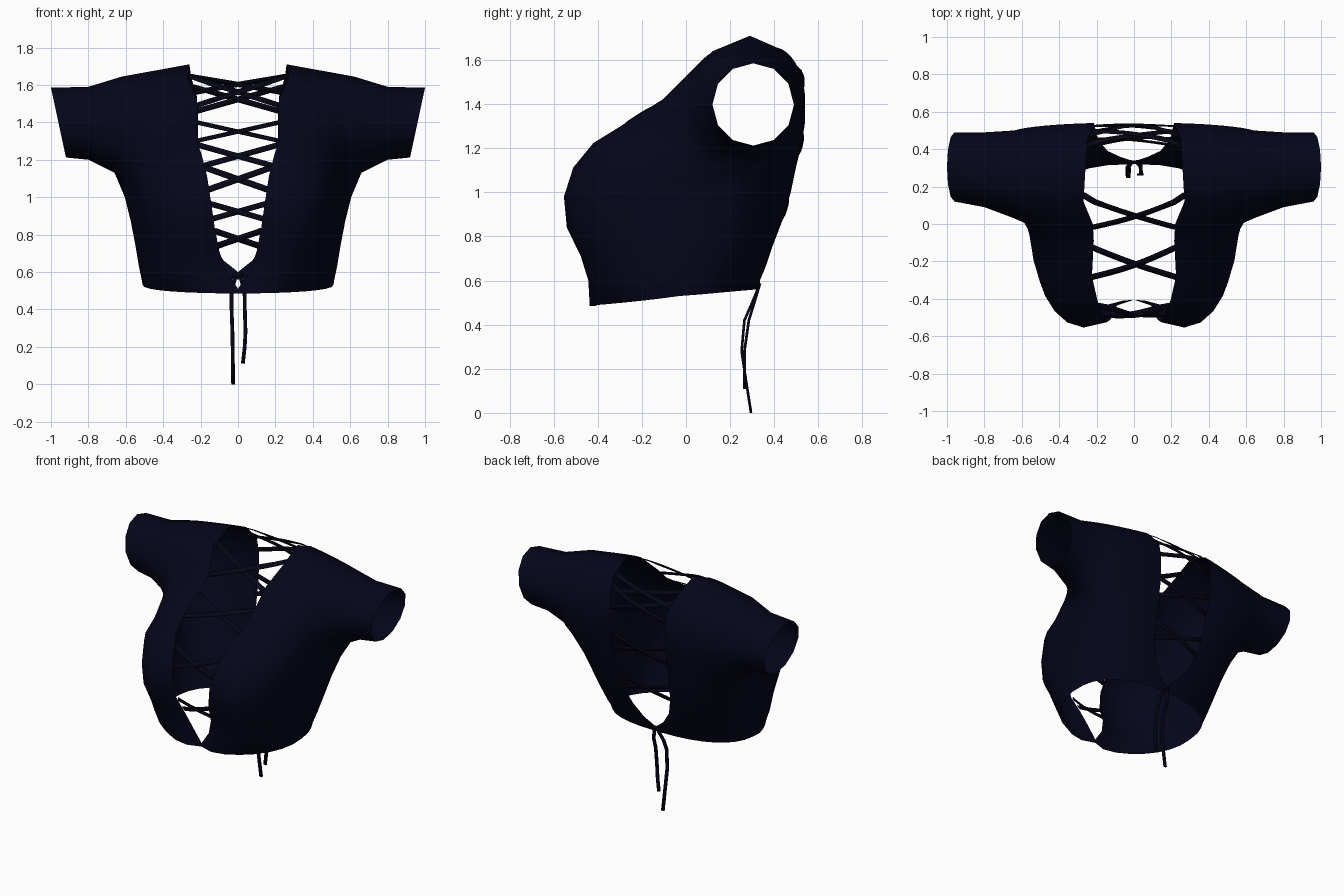
import bpy, bmesh
from math import sin, cos, pi
from mathutils import Vector

if "Cube" in bpy.data.objects:
    bpy.data.objects.remove(bpy.data.objects["Cube"])


def material(name, colour):
    m = bpy.data.materials.new(name)
    m.use_nodes = True
    m.diffuse_color = colour
    m.node_tree.nodes["Principled BSDF"].inputs["Base Color"].default_value = colour
    return m


navy = material("navy fabric", (0.0016, 0.0016, 0.011, 1))
cord = material("dark cord", (0.0016, 0.0016, 0.008, 1))

# Edges of the laced openings, from hem to shoulder (left half)
FRONT = [(0, -.405, .485), (0, -.405, .51), (.06, -.41, .60), (.10, -.445, .71),
         (.125, -.51, .84), (.145, -.525, .98), (.165, -.485, 1.11), (.195, -.41, 1.23),
         (.225, -.28, 1.31), (.215, -.09, 1.43), (.22, 0, 1.52), (.27, .12, 1.64),
         (.26, .29, 1.71)]
BACK = [(0, .32, .56), (0, .335, .60), (.075, .36, .66), (.14, .39, .75),
        (.185, .44, .88), (.20, .475, 1.0), (.205, .50, 1.12), (.21, .525, 1.22),
        (.215, .54, 1.32), (.215, .54, 1.44), (.22, .525, 1.54), (.25, .45, 1.64),
        (.26, .29, 1.71)]
# Side seam below the armpit
SIDE = [(.51, -.03, .53), (.515, -.02, .56), (.53, 0, .63), (.55, .05, .75),
        (.575, .10, .88), (.605, .18, 1.0)]
# Sleeve rings: x low, x high, y centre, front depth, back depth, z low, z high
RINGS = [(.66, .62, .28, .25, .22, 1.13, 1.645),
         (.80, .80, .30, .21, .19, 1.20, 1.59),
         (.92, 1.0, .305, .185, .185, 1.212, 1.585)]
STEPS, LOW = 8, len(SIDE)
UPPER = len(FRONT) - LOW - 1


def ring_point(ring, k, side):
    x0, x1, yc, front, back, z0, z1 = ring
    a = pi * k / UPPER
    f = (1 - cos(a)) / 2
    depth = -front if side < 0 else back
    return Vector((x0 + (x1 - x0) * f, yc + depth * sin(a), z0 + (z1 - z0) * f))


def panel_row(edge, j, side):
    """One strip from the opening to the side seam, or on to the cuff."""
    e, k = Vector(edge[j]), j - LOW
    a = Vector(SIDE[j]) if k < 0 else ring_point(RINGS[0], k, side)
    w = 1 if k < 0 else 1 - k / UPPER
    # The bust is boxy, and draws in beside the arm
    power, pinch = .8, 0
    if side < 0:
        power = min(1.1, .75 + .022 * (j - 3.5) ** 2)
        pinch = .07 * min(1, j / LOW) ** 2
    row = []
    for i in range(STEPS + 1):
        t = i / STEPS
        p = e.lerp(a, t)
        q = p.copy()
        q.x = e.x + (a.x - e.x) * sin(t * pi / 2) ** power - pinch * sin(pi * t ** 3)
        q.y = a.y + (e.y - a.y) * max(0, cos(t * pi / 2)) ** power
        if k < 0:
            q.z = e.z + (a.z - e.z) * t * t
        p = p.lerp(q, w)
        if side < 0:
            p.y -= .06 * w * min(1, t * 6) * (1 - t)
        row.append(p)
    if k >= 0:
        row += [ring_point(r, k, side) for r in RINGS[1:]]
    return row


def finish(bm, name, mat, thickness=0):
    mesh = bpy.data.meshes.new(name)
    bm.to_mesh(mesh)
    bm.free()
    obj = bpy.data.objects.new(name, mesh)
    bpy.context.collection.objects.link(obj)
    mesh.materials.append(mat)
    if thickness:
        mod = obj.modifiers.new("thickness", 'SOLIDIFY')
        mod.thickness, mod.offset = thickness, 0
    bpy.ops.object.select_all(action='DESELECT')
    obj.select_set(True)
    bpy.context.view_layer.objects.active = obj
    bpy.ops.object.shade_smooth_by_angle(angle=pi / 3)


# Bodice with sleeves
bm = bmesh.new()
for mirror in (1, -1):
    for edge, side in ((FRONT, -1), (BACK, 1)):
        rows = [[bm.verts.new((p.x * mirror, p.y, p.z)) for p in panel_row(edge, j, side)]
                for j in range(len(edge))]
        for lower, upper in zip(rows, rows[1:]):
            for i in range(min(len(lower), len(upper)) - 1):
                bm.faces.new((lower[i], lower[i + 1], upper[i + 1], upper[i]))
bmesh.ops.remove_doubles(bm, verts=bm.verts[:], dist=.0005)
bmesh.ops.recalc_face_normals(bm, faces=bm.faces[:])
finish(bm, "bodice", navy)


def on_edge(edge, z):
    for a, b in zip(edge, edge[1:]):
        if z <= b[2]:
            return Vector(a).lerp(Vector(b), (z - a[2]) / (b[2] - a[2]))
    return Vector(edge[-1])


def ribbon(bm, points, ups, width):
    pairs = []
    for i, p in enumerate(points):
        along = points[min(i + 1, len(points) - 1)] - points[max(i - 1, 0)]
        across = ups[i] - along * (ups[i].dot(along) / along.length_squared)
        across = across.normalized() * width / 2
        pairs.append((bm.verts.new(p - across), bm.verts.new(p + across)))
    for (a, b), (c, d) in zip(pairs, pairs[1:]):
        bm.faces.new((a, c, d, b))


def lacing(name, edge, side, spans, width):
    """Crossed laces, with their ends tucked inside the opening."""
    bm = bmesh.new()
    for high, low in spans:
        for s in (1, -1):
            start, end = on_edge(edge, high), on_edge(edge, low)
            points, ups = [], []
            for i in range(9):
                t = i / 8
                p = on_edge(edge, high + (low - high) * t)
                up = on_edge(edge, p.z + .03) - on_edge(edge, p.z - .03)
                x = (start.x + .005) * (1 - t) - (end.x + .005) * t
                lift = (.012 + .004 * s) * sin(pi * t) - .012
                points.append(Vector((s * x, p.y + side * lift, p.z)))
                ups.append(Vector((0, up.y, up.z)))
            ribbon(bm, points, ups, width)
    finish(bm, name, cord, .005)


lacing("front_lacing", FRONT, -1,
       [(1.65, 1.49), (1.40, 1.30), (1.16, 1.04), (.82, .74)], .034)
lacing("back_lacing", BACK, 1,
       [(1.65, 1.56), (1.59, 1.46), (1.28, 1.16), (.98, .87)], .03)

# Knot and hanging ties at the back hem
TIES = {"long_tie": [(-.01, .335, .585), (-.035, .30, .50), (-.035, .265, .42),
                     (-.03, .252, .28), (-.028, .27, .16), (-.026, .295, 0)],
        "short_tie": [(.01, .335, .585), (.035, .31, .50), (.036, .285, .42),
                      (.04, .265, .28), (.036, .265, .20), (.026, .265, .11)]}
for name, path in TIES.items():
    bm = bmesh.new()
    ribbon(bm, [Vector(p) for p in path], [Vector((1, 0, 0))] * len(path), .02)
    finish(bm, name, cord, .012)
bm = bmesh.new()
ribbon(bm, [Vector((x, .33, .585)) for x in (-.03, 0, .03)], [Vector((0, 0, 1))] * 3, .03)
finish(bm, "tie_knot", cord, .012)
